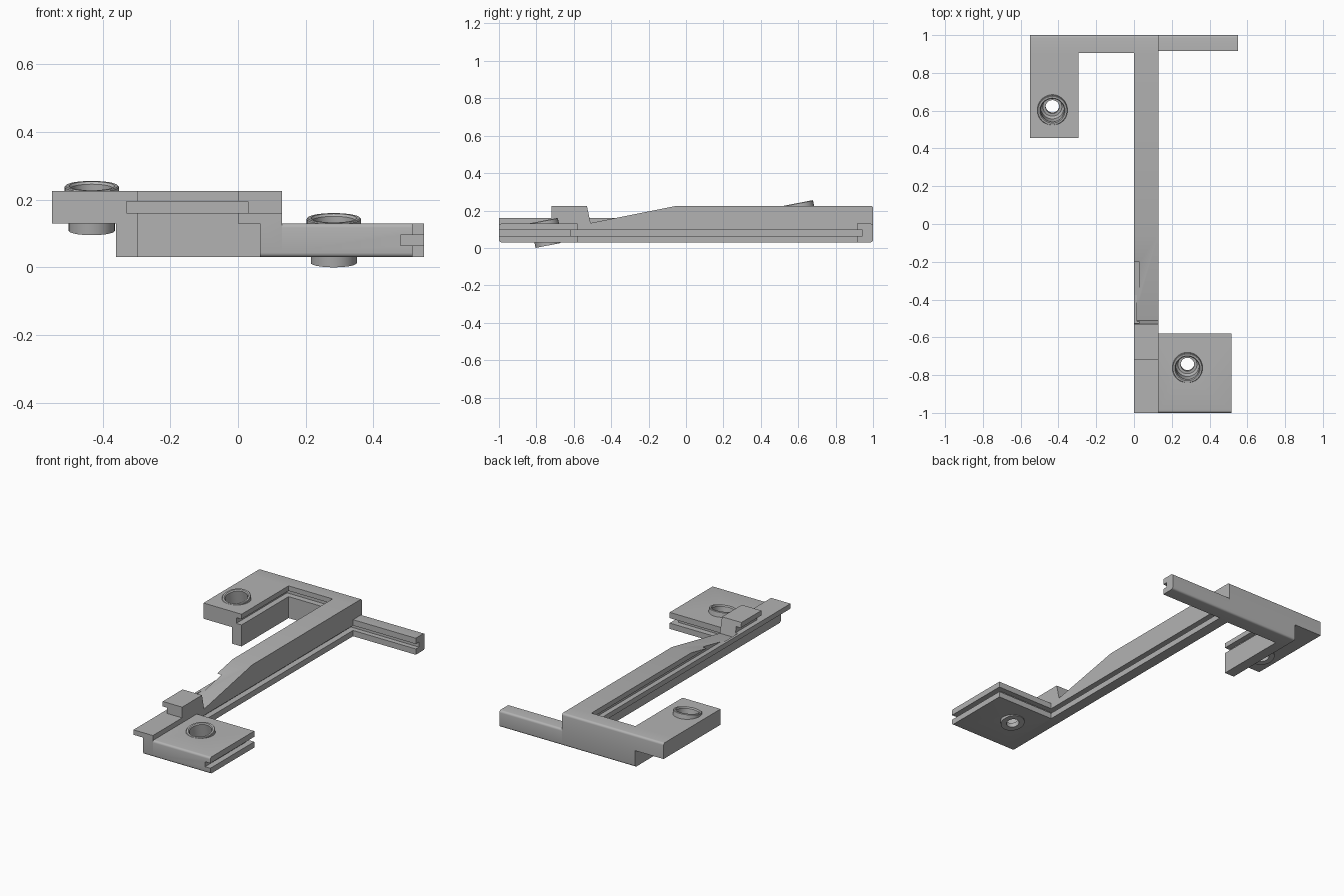
import bpy
import bmesh
import math
from mathutils import Matrix

cube = bpy.data.objects.get("Cube")
if cube:
    bpy.data.objects.remove(cube, do_unlink=True)

GREY = (0.45, 0.45, 0.45, 1.0)
mat = bpy.data.materials.new("plain grey")
mat.use_nodes = True
mat.diffuse_color = GREY
mat.node_tree.nodes["Principled BSDF"].inputs["Base Color"].default_value = GREY

# Shared heights: base, middle step, top
BASE, MID, TOP = 0.03, 0.13, 0.225
TILT = math.radians(11)


def make_object(name, bm):
    bmesh.ops.recalc_face_normals(bm, faces=bm.faces)
    mesh = bpy.data.meshes.new(name)
    bm.to_mesh(mesh)
    bm.free()
    mesh.materials.append(mat)
    obj = bpy.data.objects.new(name, mesh)
    bpy.context.collection.objects.link(obj)
    return obj


def extrude_profile(name, points, x0, x1, rounded=()):
    """Extrude a (y, z) outline along x; round the edges at the listed corners."""
    bm = bmesh.new()
    face = bm.faces.new([bm.verts.new((x0, y, z)) for y, z in points])
    new = bmesh.ops.extrude_face_region(bm, geom=[face])["geom"]
    bmesh.ops.translate(bm, vec=(x1 - x0, 0, 0),
                        verts=[v for v in new if isinstance(v, bmesh.types.BMVert)])

    def at_corner(v):
        return any(abs(v.co.y - y) + abs(v.co.z - z) < 1e-4 for y, z in rounded)

    edges = [e for e in bm.edges if all(at_corner(v) for v in e.verts)
             and abs(e.verts[0].co.x - e.verts[1].co.x) > 1e-4]
    if edges:
        bmesh.ops.bevel(bm, geom=edges, offset=0.013, segments=4,
                        profile=0.5, affect='EDGES')
    return make_object(name, bm)


def box(name, x, y, z, rounded=()):
    outline = [(y[0], z[0]), (y[1], z[0]), (y[1], z[1]), (y[0], z[1])]
    return extrude_profile(name, outline, x[0], x[1], rounded)


def lathe(name, profile, location):
    """Revolve a closed (radius, height) outline and tilt it."""
    bm = bmesh.new()
    verts = [bm.verts.new((r, 0, h)) for r, h in profile]
    edges = [bm.edges.new((verts[i - 1], verts[i])) for i in range(len(verts))]
    bmesh.ops.spin(bm, geom=verts + edges, cent=(0, 0, 0), axis=(0, 0, 1),
                   angle=2 * math.pi, steps=48, use_merge=True)
    bmesh.ops.remove_doubles(bm, verts=bm.verts, dist=1e-5)
    bm.transform(Matrix.Translation(location) @ Matrix.Rotation(TILT, 4, 'X'))
    return make_object(name, bm)


def bore(name, location):
    bm = bmesh.new()
    bmesh.ops.create_cone(bm, cap_ends=True, segments=48, radius1=0.067,
                          radius2=0.067, depth=0.5)
    bm.transform(Matrix.Translation(location) @ Matrix.Rotation(TILT, 4, 'X'))
    return make_object(name, bm)


def cut(obj, cutters):
    for c in cutters:
        mod = obj.modifiers.new("cut", 'BOOLEAN')
        mod.operation = 'DIFFERENCE'
        mod.solver = 'EXACT'
        mod.object = c
    graph = bpy.context.evaluated_depsgraph_get()
    mesh = bpy.data.meshes.new_from_object(obj.evaluated_get(graph))
    obj.modifiers.clear()
    obj.data = mesh


# Long rail with ramp, valley and raised catch
long_rail = extrude_profile("long_rail", [
    (-1, BASE), (-1, 0.16), (-0.72, 0.16), (-0.72, TOP), (-0.53, TOP),
    (-0.51, 0.133), (-0.05, TOP), (0.905, TOP), (0.905, BASE)],
    0, 0.13, [(-1, BASE)])
rail_lip = box("rail_lip", (0, 0.015), (-0.53, -0.36), (MID, 0.16))

# Back crossbar, its lower half, and the side arm
back_beam = box("back_beam", (-0.55, 0.13), (0.905, 1), (MID, TOP), [(1, TOP)])
back_beam_lower = box("back_beam_lower", (-0.36, 0.13), (0.905, 1), (BASE, MID),
                      [(1, BASE)])
side_arm = box("side_arm", (0.13, 0.55), (0.915, 1), (BASE, MID),
               [(1, BASE), (1, MID)])

# Mounting pads and the wall below the raised one
raised_pad = box("raised_pad", (-0.55, -0.295), (0.455, 0.905), (MID, TOP))
pad_wall = box("pad_wall", (-0.36, -0.295), (0.455, 0.905), (BASE, MID))
front_pad = box("front_pad", (0.13, 0.515), (-1, -0.58), (BASE, MID),
                [(-1, BASE), (-1, MID)])

# Tilted screw sockets
SOCKET = [(0.036, 0), (0.068, 0), (0.068, 0.09), (0.08, 0.1), (0.08, 0.132),
          (0.077, 0.135), (0.067, 0.135), (0.062, 0.128), (0.062, 0.045),
          (0.05, 0.03), (0.036, 0.03)]
front_spot = (0.283, -0.738, 0.013)
raised_spot = (-0.432, 0.626, 0.108)
sockets = [lathe("front_socket", SOCKET, front_spot),
           lathe("raised_socket", SOCKET, raised_spot)]

# Slots running round the inner edges, and socket bores
slot_upper = box("slot_upper", (-0.33, 0.03), (-0.75, 0.94), (0.16, 0.195))
slot_lower = box("slot_lower", (0.095, 0.7), (-0.615, 0.945), (0.065, 0.095))
slot_pad = box("slot_pad", (0.48, 0.7), (-1.1, -0.6), (0.065, 0.095))
step = box("step_cutter", (-0.1, 0.065), (-1.1, 1.1), (-0.1, MID))
front_bore = bore("front_bore", front_spot)
raised_bore = bore("raised_bore", raised_spot)
cutters = [slot_upper, slot_lower, slot_pad, step, front_bore, raised_bore]

cut(long_rail, [step, slot_upper, slot_lower])
cut(back_beam, [slot_upper])
cut(back_beam_lower, [slot_lower])
cut(side_arm, [slot_lower])
cut(raised_pad, [slot_upper, raised_bore])
cut(front_pad, [slot_lower, slot_pad, front_bore])
for c in cutters:
    bpy.data.objects.remove(c, do_unlink=True)

# Smooth the rounded surfaces, keep the edges sharp
bpy.ops.object.select_all(action='DESELECT')
parts = [long_rail, back_beam, back_beam_lower, side_arm, front_pad] + sockets
for p in parts:
    p.select_set(True)
bpy.context.view_layer.objects.active = long_rail
bpy.ops.object.shade_smooth_by_angle(angle=math.radians(30))
